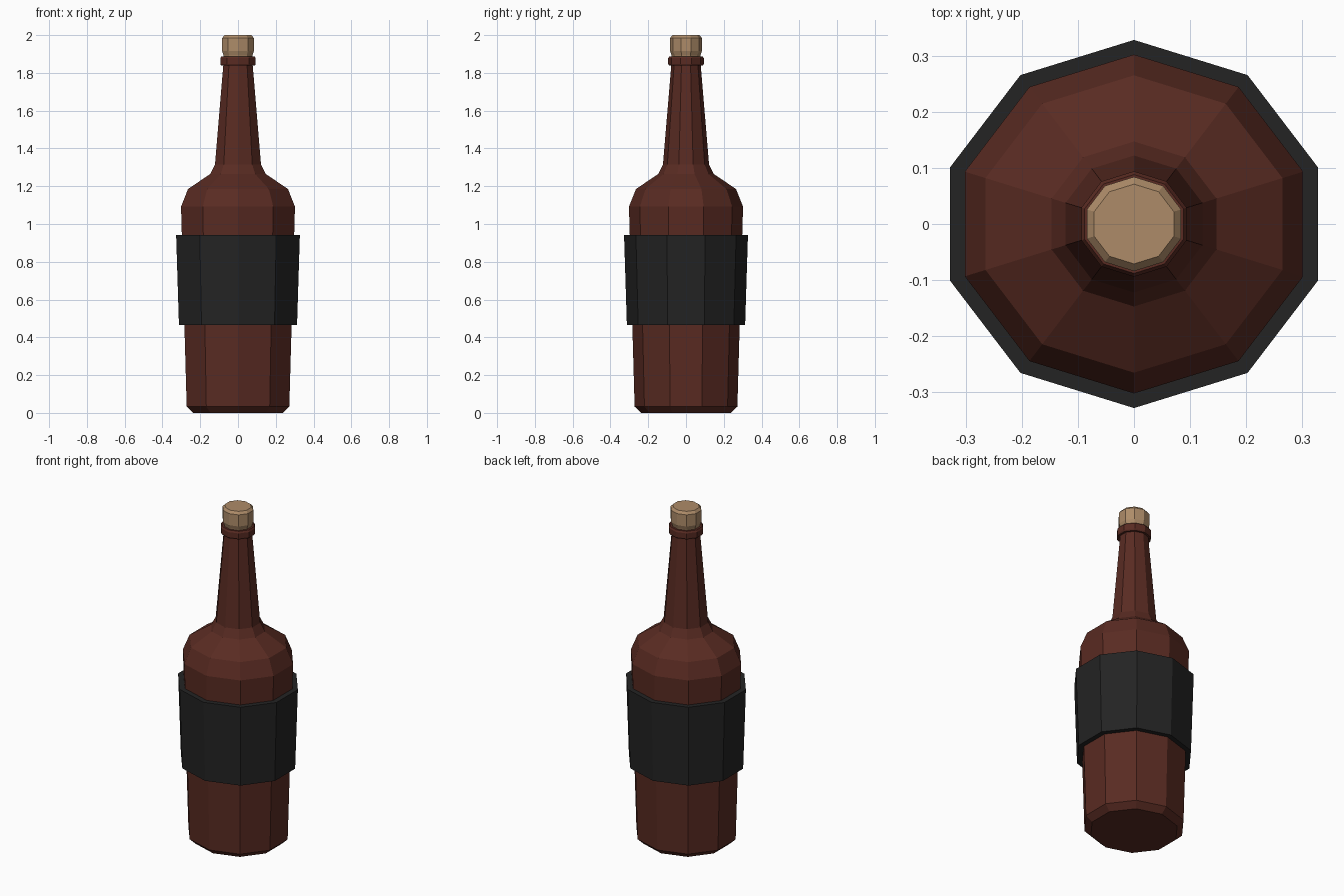
import bpy, bmesh, math

if "Cube" in bpy.data.objects:
    bpy.data.objects.remove(bpy.data.objects["Cube"])

SIDES = 10
X_STRETCH = 1.05  # makes the ten-sided section equally wide and deep


def material(name, rgb):
    m = bpy.data.materials.new(name)
    m.diffuse_color = (*rgb, 1)
    m.use_nodes = True
    m.node_tree.nodes["Principled BSDF"].inputs["Base Color"].default_value = m.diffuse_color
    return m


def lathe(name, profile, mat, closed=False):
    """Revolve (radius, z) points, listed bottom to top on the outside."""
    bm = bmesh.new()
    rings = []
    for r, z in profile:
        ring = []
        for i in range(SIDES):
            a = math.pi / 2 + 2 * math.pi * i / SIDES
            ring.append(bm.verts.new((r * X_STRETCH * math.cos(a), r * math.sin(a), z)))
        rings.append(ring)
    pairs = list(zip(rings, rings[1:]))
    if closed:
        pairs.append((rings[-1], rings[0]))
    else:
        bm.faces.new(rings[0][::-1])
        bm.faces.new(rings[-1])
    for lo, hi in pairs:
        for i in range(SIDES):
            j = (i + 1) % SIDES
            bm.faces.new((lo[i], lo[j], hi[j], hi[i]))
    bmesh.ops.recalc_face_normals(bm, faces=bm.faces)
    mesh = bpy.data.meshes.new(name)
    bm.to_mesh(mesh)
    bm.free()
    mesh.materials.append(mat)
    obj = bpy.data.objects.new(name, mesh)
    bpy.context.collection.objects.link(obj)
    return obj


glass = material("brown_glass", (0.10, 0.024, 0.016))
paper = material("black_paper", (0.017, 0.017, 0.017))
cork = material("cork", (0.42, 0.26, 0.14))

# Glass body, shoulder, neck and lip
lathe("bottle", [
    (0.237, 0.0), (0.272, 0.033), (0.302, 1.092), (0.265, 1.185),
    (0.147, 1.265), (0.122, 1.315), (0.078, 1.84), (0.09, 1.84),
    (0.094, 1.848), (0.094, 1.878), (0.088, 1.888)], glass)

# Label sleeve wrapped around the body
lathe("label", [(0.282, 0.465), (0.313, 0.465), (0.328, 0.943), (0.296, 0.943)],
      paper, closed=True)

# Stopper
lathe("stopper", [(0.074, 1.88), (0.077, 1.895), (0.084, 1.915),
                  (0.084, 1.985), (0.071, 2.0)], cork)
